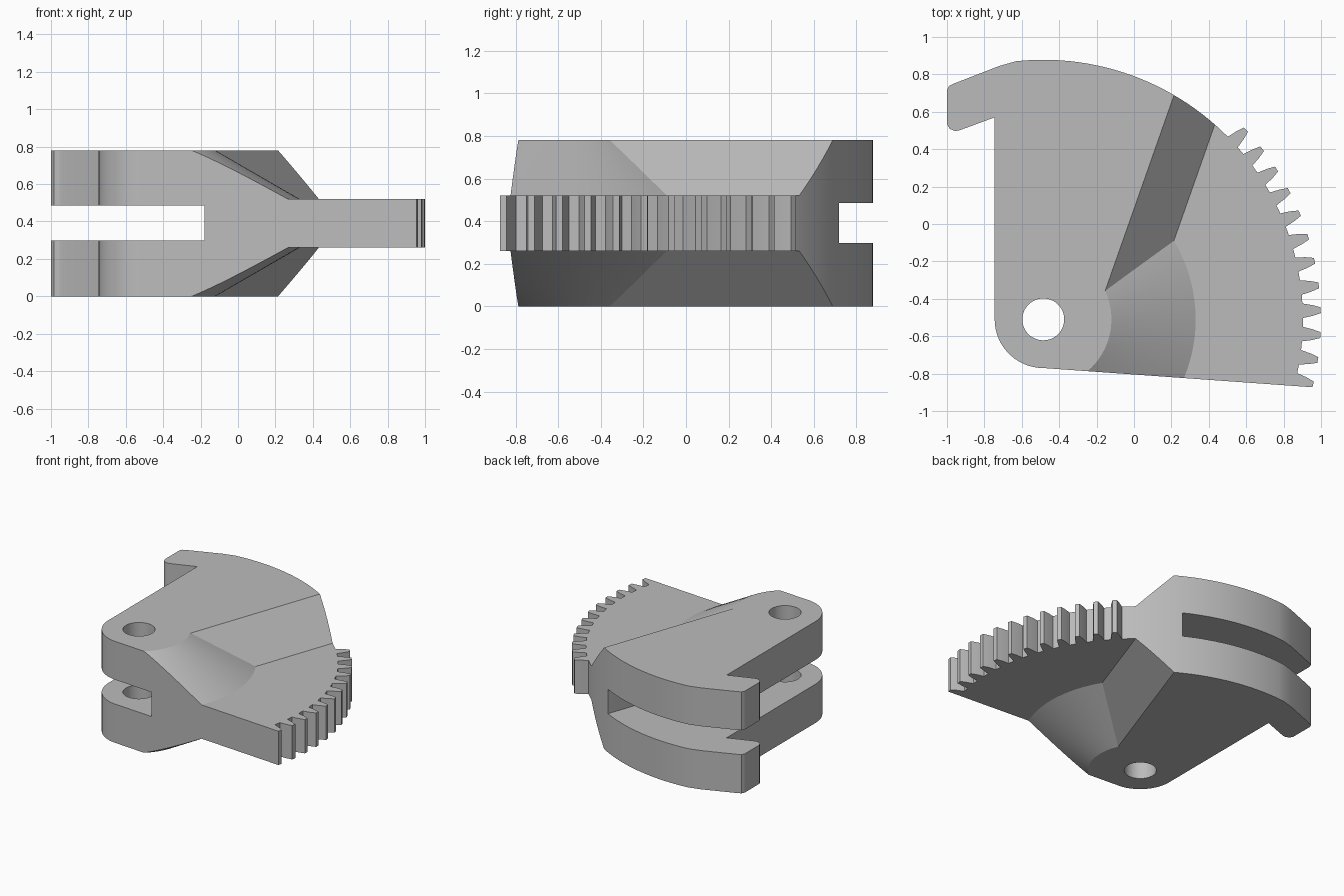
import bpy, bmesh, math
from mathutils import Vector

if "Cube" in bpy.data.objects:
    bpy.data.objects.remove(bpy.data.objects["Cube"])

PIVOT = Vector((-0.485, -0.51))
HEIGHT, LOW, HIGH = 0.78, 0.26, 0.52
RIM, TIP = 1.388, 1.484

steel = bpy.data.materials.new("plain grey")
steel.use_nodes = True
GREY = (0.5, 0.5, 0.5, 1)
steel.diffuse_color = GREY
steel.node_tree.nodes["Principled BSDF"].inputs["Base Color"].default_value = GREY


def polar(radius, degrees):
    a = math.radians(degrees)
    return (PIVOT.x + radius * math.cos(a), PIVOT.y + radius * math.sin(a))


def make_object(name, bm):
    bmesh.ops.recalc_face_normals(bm, faces=bm.faces)
    mesh = bpy.data.meshes.new(name)
    bm.to_mesh(mesh)
    bm.free()
    mesh.materials.append(steel)
    obj = bpy.data.objects.new(name, mesh)
    bpy.context.collection.objects.link(obj)
    return obj


def prism(name, points, sweep):
    """Sweep a closed planar polygon along a vector."""
    bm = bmesh.new()
    face = bm.faces.new([bm.verts.new(p) for p in points])
    result = bmesh.ops.extrude_face_region(bm, geom=[face])
    moved = [v for v in result["geom"] if isinstance(v, bmesh.types.BMVert)]
    bmesh.ops.translate(bm, verts=moved, vec=sweep)
    return make_object(name, bm)


def revolve(name, profile, steps):
    """Spin a radius/height profile round the pivot axis."""
    bm = bmesh.new()
    rings = [[bm.verts.new((*polar(r, 360 * i / steps), z)) for i in range(steps)]
             for r, z in profile]
    for a, b in zip(rings, rings[1:]):
        for i in range(steps):
            j = (i + 1) % steps
            bm.faces.new((a[i], a[j], b[j], b[i]))
    bm.faces.new(rings[0])
    bm.faces.new(rings[-1])
    return make_object(name, bm)


def boolean(target, tool, operation):
    mod = target.modifiers.new(operation.lower(), 'BOOLEAN')
    mod.operation, mod.object, mod.solver = operation, tool, 'EXACT'
    bpy.context.view_layer.objects.active = target
    bpy.ops.object.modifier_apply(modifier=mod.name)
    bpy.data.objects.remove(tool)


# Outline: toothed rim, plain rim, hook, rounded pivot corner
outline = []
for i in reversed(range(12)):
    mid = 43.1 - 5.15 * i
    tooth = [(RIM, -1.6), (1.44, -1.15), (TIP, -0.6), (TIP, 0.6), (1.44, 1.15), (RIM, 1.6)]
    if i == 11:
        tooth = tooth[2:]
    outline += [polar(r, mid + d) for r, d in tooth]
outline += [polar(RIM, a) for a in range(46, 98, 2)]
outline += [(-0.72, 0.845), (-0.965, 0.75), (-0.99, 0.737), (-1, 0.715),
            (-1, 0.535), (-0.985, 0.508), (-0.955, 0.497), (-0.93, 0.502),
            (-0.745, 0.57)]
outline += [polar(0.26, a) for a in range(180, 271, 6)]
body = prism("toothed_sector", [(x, y, 0) for x, y in outline], (0, 0, HEIGHT))

# Envelope: thick half with sloping shoulders down to the thin plate
along = Vector((0.332, 0.943, 0))
across = Vector((0.943, -0.332, 0))
half = [(-3, -0.1), (-0.126, -0.1), (0.231, LOW), (3, LOW)]
section = half + [(u, HEIGHT - z) for u, z in reversed(half)]
envelope = prism("shoulder_envelope",
                 [across * u - along * 3 + Vector((0, 0, z)) for u, z in section],
                 along * 6)

# Conical boss round the pivot, flaring into the plate
boss = revolve("pivot_boss", [(0.191, -0.1), (1.04, HEIGHT / 2), (0.191, HEIGHT + 0.1)], 128)
boolean(envelope, boss, 'UNION')
boolean(body, envelope, 'INTERSECT')

# Slot through the thick half
slot_plan = [(-2, -2), (-0.18, -2), (-0.18, -0.246), (0.26, 1.003), (0.26, 2), (-2, 2)]
slot = prism("slot_cutter", [(x, y, 0.298) for x, y in slot_plan], (0, 0, 0.187))
boolean(body, slot, 'DIFFERENCE')

# Pivot hole
hole = revolve("hole_cutter", [(0.112, -0.2), (0.112, HEIGHT + 0.2)], 48)
boolean(body, hole, 'DIFFERENCE')

bpy.ops.object.select_all(action='DESELECT')
body.select_set(True)
bpy.context.view_layer.objects.active = body
bpy.ops.object.shade_smooth_by_angle(angle=math.radians(20))
